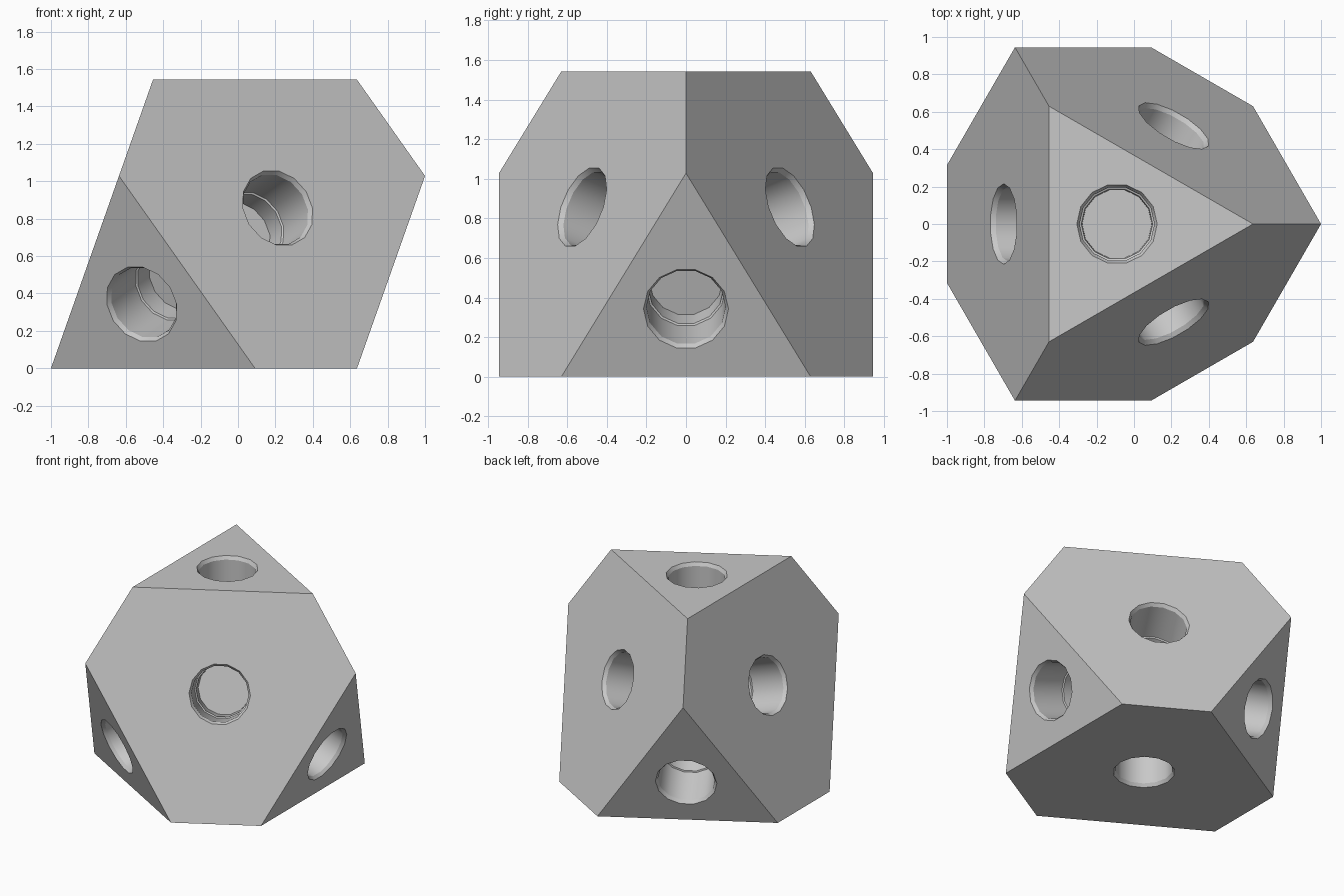
import bpy, bmesh, math
from mathutils import Vector, Matrix

old = bpy.data.objects.get("Cube")
if old:
    bpy.data.objects.remove(old, do_unlink=True)

# Tetrahedron that the body is cut from
RADIUS = 2 / 1.1
CUT = 0.4
SIDES = 14
BASE = Vector((1 - 0.6 * RADIUS, 0, 0))
corners = [BASE + RADIUS * Vector((math.cos(a), math.sin(a), 0))
           for a in (math.tau * i / 3 for i in range(3))]
corners.append(BASE + Vector((0, 0, RADIUS * math.sqrt(2))))
centre = sum(corners, Vector()) / 4

grey = bpy.data.materials.new("plain grey")
grey.use_nodes = True
grey.diffuse_color = (0.58, 0.58, 0.58, 1)
grey.node_tree.nodes["Principled BSDF"].inputs["Base Color"].default_value = (0.58, 0.58, 0.58, 1)


def make_object(name, bm):
    bmesh.ops.recalc_face_normals(bm, faces=bm.faces)
    mesh = bpy.data.meshes.new(name)
    bm.to_mesh(mesh)
    bm.free()
    mesh.materials.append(grey)
    obj = bpy.data.objects.new(name, mesh)
    bpy.context.scene.collection.objects.link(obj)
    return obj


def add_socket(bm, point, normal):
    """Closed turned plug: flared mouth, straight wall, small step, flat floor."""
    profile = [(0.23, 0.025), (0.2, -0.025), (0.2, -0.3), (0.19, -0.305), (0.186, -0.43)]
    place = Matrix.Translation(point) @ normal.to_track_quat('Z', 'Y').to_matrix().to_4x4()
    rings = []
    for r, z in profile:
        angles = [math.tau * i / SIDES for i in range(SIDES)]
        rings.append([bm.verts.new(place @ Vector((r * math.cos(a), r * math.sin(a), z)))
                      for a in angles])
    for upper, lower in zip(rings, rings[1:]):
        for i in range(SIDES):
            j = (i + 1) % SIDES
            bm.faces.new((upper[i], upper[j], lower[j], lower[i]))
    bm.faces.new(rings[0])
    bm.faces.new(rings[-1])


# Body: tetrahedron with its four corners sliced off
bm = bmesh.new()
for a in corners:
    for b in corners:
        if a is not b:
            bm.verts.new(a.lerp(b, CUT))
bmesh.ops.convex_hull(bm, input=bm.verts)
bmesh.ops.dissolve_limit(bm, angle_limit=0.02, verts=bm.verts, edges=bm.edges)
body = make_object("socketed_block", bm)

# Sockets: one in each triangular and each six-sided face
bm = bmesh.new()
for corner in corners:
    axis = (corner - centre).normalized()
    reach = (corner - centre).length
    add_socket(bm, centre + axis * (reach - CUT * reach * 4 / 3), axis)
    add_socket(bm, centre - axis * (reach / 3), -axis)
cutter = make_object("socket_cutter", bm)
cutter.hide_render = True

# Cut the sockets and keep the result
mod = body.modifiers.new("sockets", 'BOOLEAN')
mod.operation = 'DIFFERENCE'
mod.solver = 'EXACT'
mod.object = cutter
bpy.ops.object.select_all(action='DESELECT')
bpy.context.view_layer.objects.active = body
body.select_set(True)
bpy.ops.object.modifier_apply(modifier=mod.name)
bpy.data.objects.remove(cutter, do_unlink=True)
bpy.ops.object.shade_smooth_by_angle(angle=math.radians(30))
